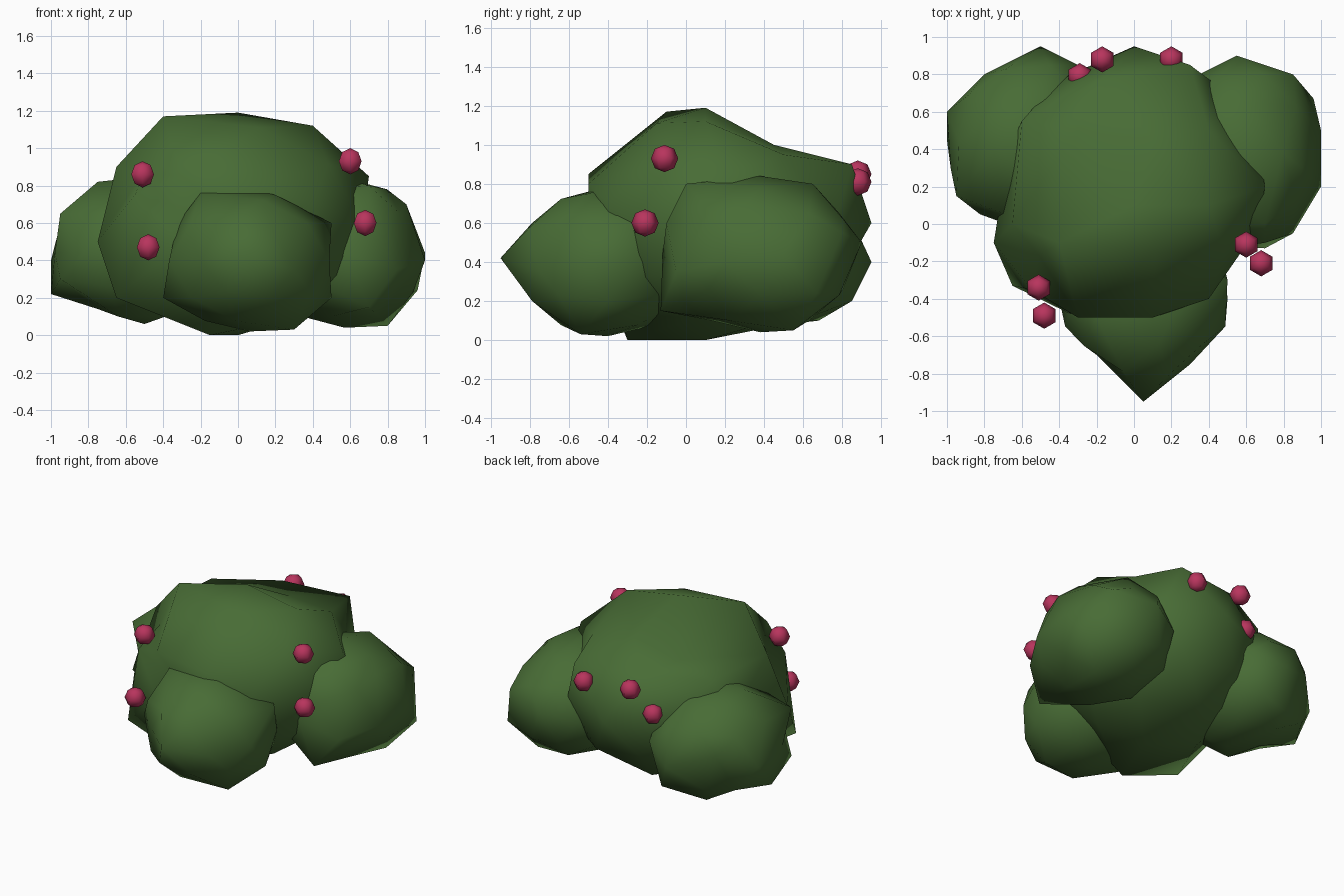
import bpy, bmesh
from mathutils import Vector

cube = bpy.data.objects.get("Cube")
if cube:
    bpy.data.objects.remove(cube)


def make_material(name, rgb):
    material = bpy.data.materials.new(name)
    material.use_nodes = True
    colour = (*rgb, 1)
    material.diffuse_color = colour
    shader = next(node for node in material.node_tree.nodes if node.type == "BSDF_PRINCIPLED")
    shader.inputs["Base Color"].default_value = colour
    return material


leaf_green = make_material("leaf green", (.065, .15, .036))
berry_red = make_material("berry red", (.48, .035, .11))


def add_object(name, bm, material, location):
    mesh = bpy.data.meshes.new(name)
    for face in bm.faces:
        face.smooth = True
    bm.to_mesh(mesh)
    bm.free()
    mesh.materials.append(material)
    part = bpy.data.objects.new(name, mesh)
    part.location = location
    bpy.context.collection.objects.link(part)


def add_foliage(name, centre, radii, bumps):
    """Low-poly ellipsoid whose nearest corners are dragged to the bump points."""
    centre, radii = Vector(centre), Vector(radii)
    bm = bmesh.new()
    bmesh.ops.create_icosphere(bm, subdivisions=2, radius=1)
    directions = {corner: corner.co.copy() for corner in bm.verts}
    for corner in bm.verts:
        corner.co = corner.co * radii
    for bump in bumps:
        offset = Vector(bump) - centre
        aim = Vector(distance / radius for distance, radius in zip(offset, radii))
        nearest = max(directions, key=lambda corner: directions[corner].dot(aim))
        nearest.co = offset
        del directions[nearest]
    add_object(name, bm, leaf_green, centre)


# Large central clump: crown, back, sides, front and underside bumps
add_foliage("main_foliage", (0, .2, .6), (.7, .7, .6), [
    (-.4, -.1, 1.17), (0, .1, 1.19), (.4, .1, 1.12),
    (-.65, 0, .9), (.7, .2, .85), (.1, .45, 1),
    (-.3, .5, .95), (.4, .5, .95), (0, .95, .6),
    (.3, .85, .9), (-.75, -.1, .5), (-.6, .55, .9),
    (-.55, -.35, .75), (-.3, -.5, .85), (.1, -.5, .8),
    (.4, -.4, .7), (-.3, -.5, .5), (-.65, -.33, .2),
    (-.15, -.3, 0), (0, .1, 0)])

# Pointed clump at the front
add_foliage("front_foliage", (.06, -.4, .4), (.45, .48, .38), [
    (.05, -.95, .42), (-.2, -.7, .4), (.3, -.75, .35),
    (-.2, -.5, .76), (.2, -.5, .75), (.5, -.3, .6),
    (.5, -.4, .2), (.3, -.54, .03), (-.4, -.4, .2)])

# Broad clumps at the two sides
add_foliage("left_foliage", (.57, .38, .44), (.43, .5, .4), [
    (.55, .9, .5), (.85, .8, .55), (.96, .67, .24),
    (1, .5, .44), (1, .2, .4), (.85, -.05, .35),
    (.7, -.13, .15), (.7, -.1, .6), (.7, 0, .8),
    (.6, .65, .8), (.9, .3, .7), (.8, .55, .05)])
add_foliage("right_foliage", (-.57, .44, .44), (.43, .48, .4), [
    (-1, .45, .22), (-1, .6, .4), (-.8, .8, .5),
    (-.5, .95, .4), (-.95, .15, .65), (-.95, .15, .3),
    (-.75, .4, .82), (-.5, .35, .06), (-.75, .4, .14),
    (-.4, .85, .2), (-.7, .75, .2), (-.3, .85, .5)])

# Berries scattered over the outside
berries = {
    "left_upper": (.6, -.11, .93), "left_lower": (.68, -.21, .6),
    "right_upper": (-.51, -.34, .86), "right_lower": (-.48, -.49, .47),
    "back_right": (-.29, .79, .67), "back_middle": (-.17, .88, .85),
    "back_left": (.2, .88, .81)}
for side, place in berries.items():
    bm = bmesh.new()
    bmesh.ops.create_uvsphere(bm, u_segments=6, v_segments=4, radius=.07)
    add_object(side + "_berry", bm, berry_red, place)
